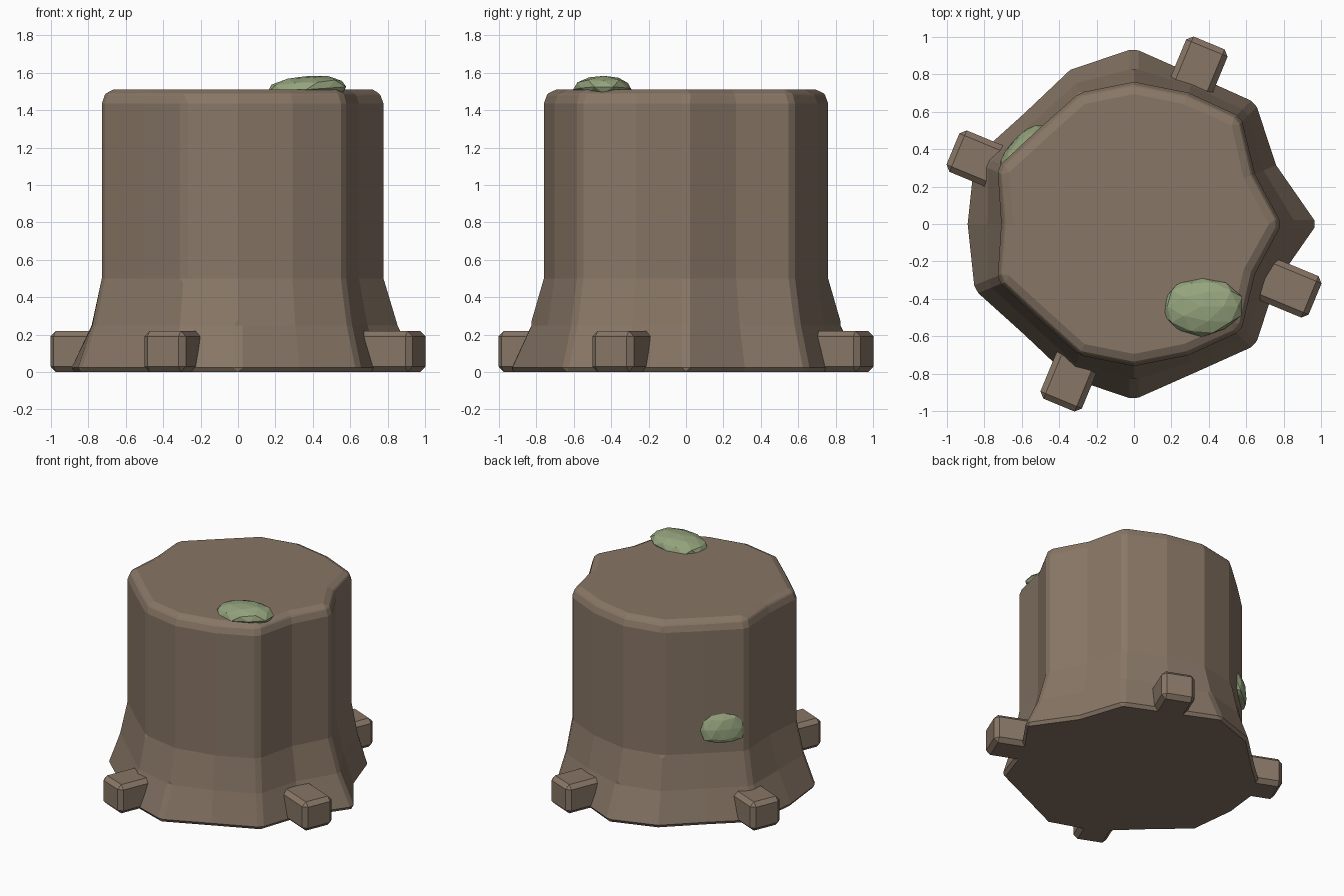
import bpy, bmesh, random
from math import radians, sin, cos, pi
from mathutils import Matrix, Vector

random.seed(4)
cube = bpy.data.objects.get("Cube")
if cube:
    bpy.data.objects.remove(cube, do_unlink=True)


def material(name, rgb):
    mat = bpy.data.materials.new(name)
    mat.use_nodes = True
    mat.diffuse_color = (*rgb, 1)
    bsdf = next(n for n in mat.node_tree.nodes if n.type == 'BSDF_PRINCIPLED')
    bsdf.inputs["Base Color"].default_value = (*rgb, 1)
    bsdf.inputs["Roughness"].default_value = 0.9
    return mat


bark = material("bark_brown", (0.245, 0.182, 0.132))
moss = material("moss_green", (0.30, 0.37, 0.205))


def finish(bm, name, mat, bevel=0):
    bmesh.ops.recalc_face_normals(bm, faces=bm.faces)
    mesh = bpy.data.meshes.new(name)
    bm.to_mesh(mesh)
    bm.free()
    mesh.materials.append(mat)
    obj = bpy.data.objects.new(name, mesh)
    bpy.context.collection.objects.link(obj)
    if bevel:
        mod = obj.modifiers.new("Bevel", 'BEVEL')
        mod.width = bevel
        mod.segments = 1
        mod.limit_method = 'ANGLE'
        mod.angle_limit = radians(30)
    return obj


# Irregular outline, half a turn from +x to -x, mirrored to the front
def full_turn(half):
    return half + half[-2:0:-1]


upper = full_turn([0.79, 0.70, 0.81, 0.76, 0.76, 0.76, 0.72, 0.79, 0.71])
lower = full_turn([0.99, 0.83, 0.925, 0.865, 0.95, 0.90, 0.84, 0.93, 0.90])
sides = len(upper)

# Trunk: (height, flare towards the lower outline, inset)
levels = [(0, 1, 0), (0.25, 0.38, 0), (0.5, 0, 0), (1.46, 0, 0), (1.51, 0, 0.04)]
bm = bmesh.new()
rings = []
for z, flare, inset in levels:
    ring = []
    for i, (a, b) in enumerate(zip(upper, lower)):
        r = a + (b - a) * flare - inset
        t = 2 * pi * i / sides
        ring.append(bm.verts.new((r * cos(t), r * sin(t), z)))
    rings.append(ring)
for low, high in zip(rings, rings[1:]):
    for i in range(sides):
        j = (i + 1) % sides
        bm.faces.new((low[i], low[j], high[j], high[i]))
bm.faces.new(rings[0][::-1])
bm.faces.new(rings[-1])
finish(bm, "trunk", bark, 0.025)

# Four stubby roots, a quarter turn apart
for k in range(4):
    bm = bmesh.new()
    bmesh.ops.create_cube(bm, size=1)
    turn = Matrix.Rotation(radians(67.5 + 90 * k), 4, 'Z')
    place = Matrix.Translation((0.86, 0, 0.11)) @ Matrix.Diagonal((0.376, 0.24, 0.22, 1))
    bm.transform(turn @ place)
    finish(bm, f"root_{k + 1}", bark, 0.03)


# Faceted moss clumps
def clump(name, size, transform, floor):
    bm = bmesh.new()
    bmesh.ops.create_icosphere(bm, subdivisions=2, radius=1)
    for v in bm.verts:
        v.co *= random.uniform(0.92, 1.04)
    bm.transform(transform @ Matrix.Diagonal((*size, 1)))
    for v in bm.verts:
        v.co.z = max(v.co.z, floor)
    finish(bm, name, moss)


clump("top_moss", (0.22, 0.16, 0.075),
      Matrix.Translation((0.365, -0.44, 1.51)) @ Matrix.Rotation(radians(-4), 4, 'Y'), 1.49)

out = Vector((-1, 1, 0)).normalized()
along = Vector((-1, -1, 0)).normalized()
centre = out * 0.715 + along * 0.13 + Vector((0, 0, 0.68))
clump("side_moss", (0.055, 0.17, 0.15),
      Matrix.Translation(centre) @ Matrix.Rotation(radians(135), 4, 'Z')
      @ Matrix.Rotation(radians(-10), 4, 'Y') @ Matrix.Identity(4), 0.59)
for obj in bpy.context.collection.objects:
    obj.select_set(False)
